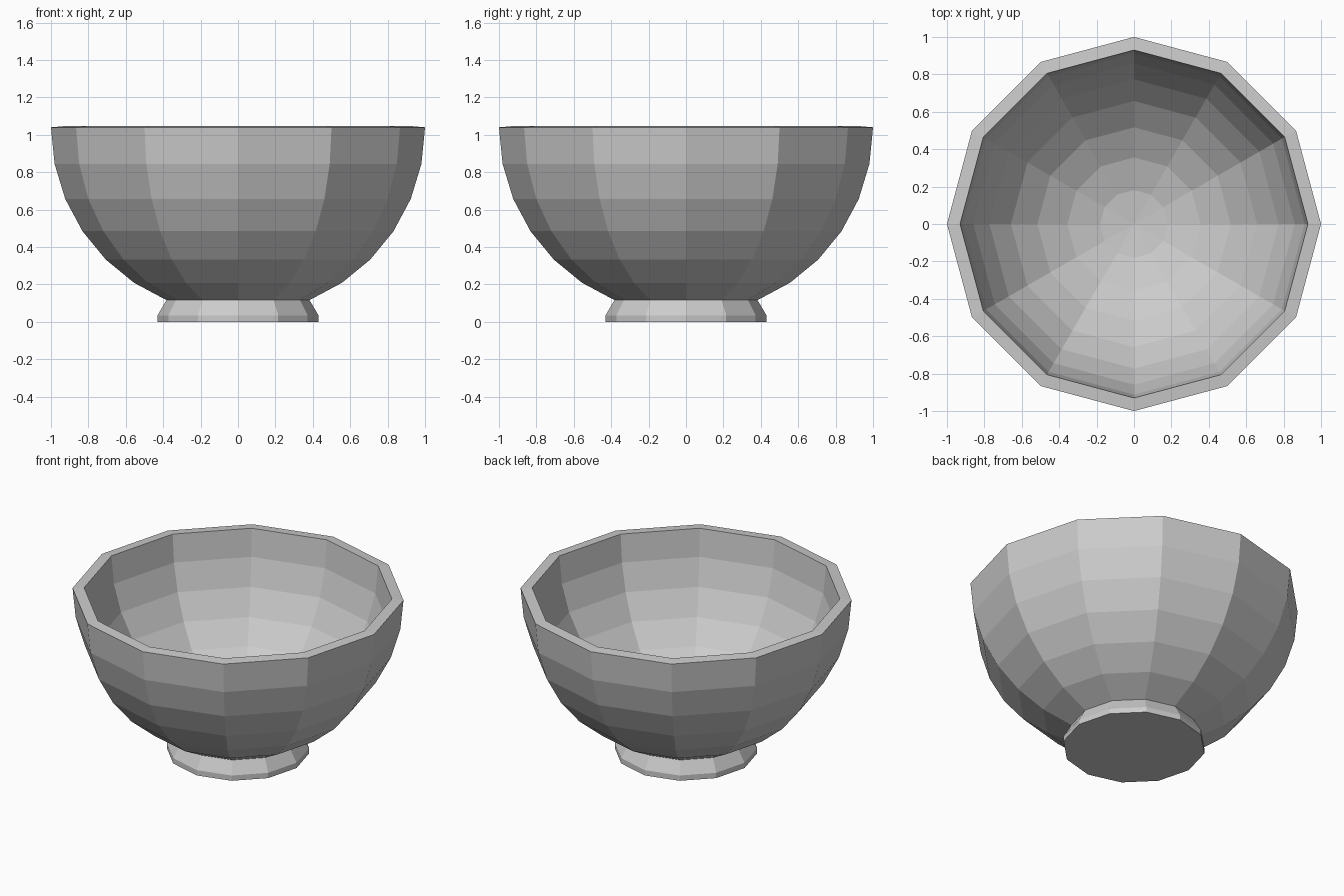
import bpy
import bmesh
from math import sin, cos, pi, radians

cube = bpy.data.objects.get("Cube")
if cube:
    bpy.data.objects.remove(cube, do_unlink=True)

SIDES = 12
STEP = radians(11.25)
RIM_Z = 1.04

# Single plain grey
grey = bpy.data.materials.new("light grey")
grey.use_nodes = True
grey.diffuse_color = (0.6, 0.6, 0.6, 1)
grey.node_tree.nodes["Principled BSDF"].inputs["Base Color"].default_value = grey.diffuse_color


def lathe(name, profile):
    """Turn (radius, z) points around z; the outside is walked upward."""
    bm = bmesh.new()
    rings = []
    for r, z in profile:
        if r < 1e-4:
            rings.append([bm.verts.new((0, 0, z))] * SIDES)
        else:
            angles = [2 * pi * i / SIDES for i in range(SIDES)]
            rings.append([bm.verts.new((r * cos(a), r * sin(a), z)) for a in angles])
    for low, high in zip(rings, rings[1:]):
        for i in range(SIDES):
            j = (i + 1) % SIDES
            corners = [low[i], low[j], high[j], high[i]]
            bm.faces.new(list(dict.fromkeys(corners)))
    mesh = bpy.data.meshes.new(name)
    bm.to_mesh(mesh)
    bm.free()
    mesh.materials.append(grey)
    obj = bpy.data.objects.new(name, mesh)
    bpy.context.collection.objects.link(obj)
    return obj


def arc(radius, centre_z, steps):
    """Points of a quarter circle from the rim downward."""
    return [(radius * cos(k * STEP), centre_z - radius * sin(k * STEP)) for k in range(steps + 1)]


# Bowl: outer shell up to the rim, then the inner shell down to its centre
outer = arc(1.0, RIM_Z, 6)
inner = arc(0.93, RIM_Z + 0.006, 8)
lathe("bowl", outer[::-1] + inner)

# Foot: flat base, short upright edge, then a taper to the bowl
lathe("foot", [(0, 0), (0.43, 0), (0.43, 0.035), outer[-1]])
